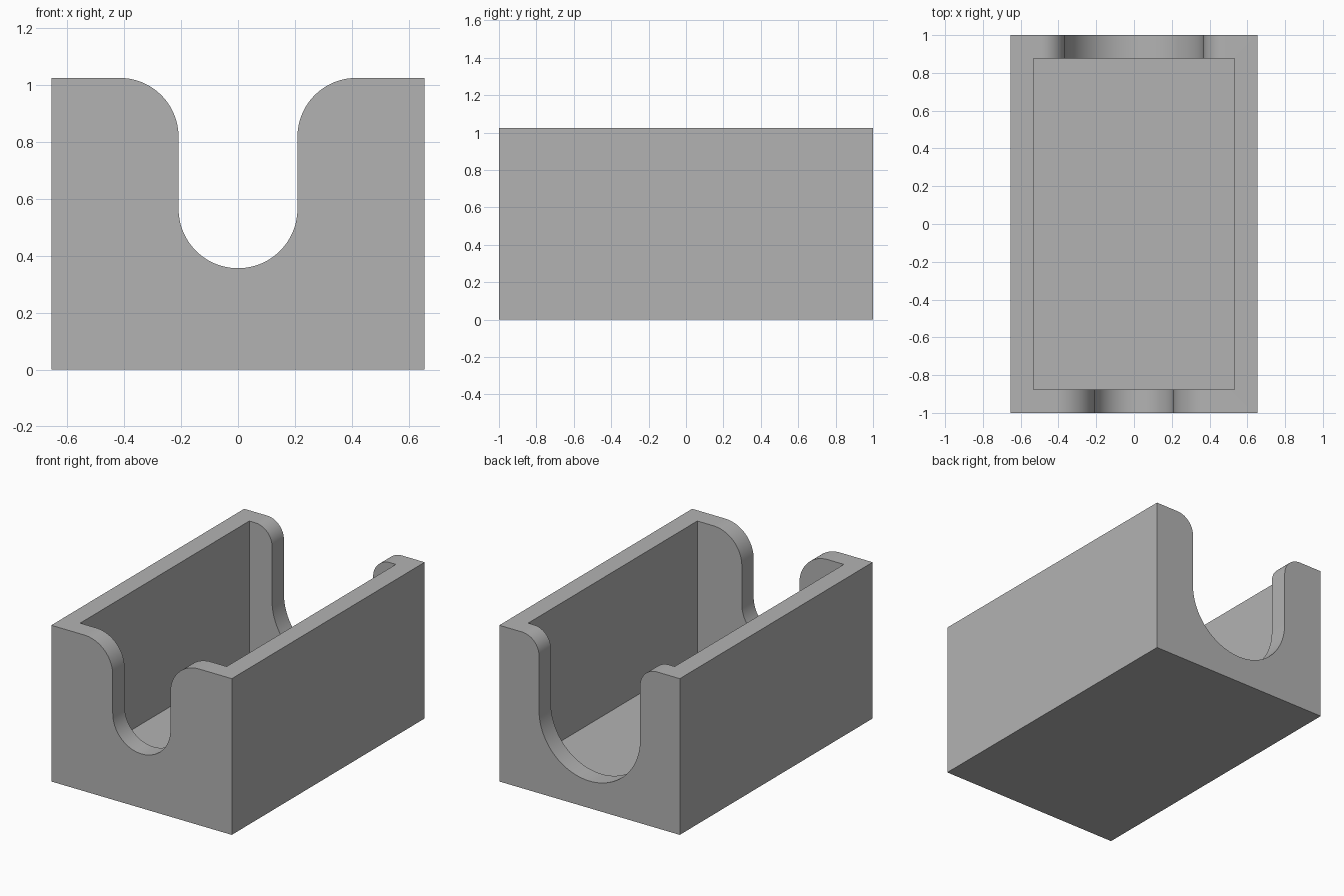
import bpy, bmesh
from math import sin, cos, pi

W, L, H = 1.31, 2.0, 1.025      # outer size
WALL, FLOOR = 0.123, 0.12       # shell thickness

if "Cube" in bpy.data.objects:
    bpy.data.objects.remove(bpy.data.objects["Cube"])

grey = bpy.data.materials.new("plain grey")
grey.use_nodes = True
colour = (0.45, 0.45, 0.45, 1)
grey.diffuse_color = colour
grey.node_tree.nodes["Principled BSDF"].inputs["Base Color"].default_value = colour


def prism(name, profile, y0, y1):
    """Extrude an x-z outline from y0 to y1."""
    bm = bmesh.new()
    face = bm.faces.new([bm.verts.new((x, y0, z)) for x, z in profile])
    out = bmesh.ops.extrude_face_region(bm, geom=[face])
    moved = [v for v in out["geom"] if isinstance(v, bmesh.types.BMVert)]
    bmesh.ops.translate(bm, verts=moved, vec=(0, y1 - y0, 0))
    bmesh.ops.recalc_face_normals(bm, faces=bm.faces)
    mesh = bpy.data.meshes.new(name)
    bm.to_mesh(mesh)
    bm.free()
    mesh.materials.append(grey)
    obj = bpy.data.objects.new(name, mesh)
    bpy.context.collection.objects.link(obj)
    return obj


def rectangle(half, z0, z1):
    return [(-half, z0), (half, z0), (half, z1), (-half, z1)]


def notch(half, bottom, fillet, steps=24):
    """U-shaped outline with a round bottom and flared, rounded lips."""
    angles = [i * pi / 2 / steps for i in range(steps + 1)]
    right = [(half * sin(a), bottom + half - half * cos(a)) for a in angles]
    right += [(half + fillet * (1 - cos(a)), H - fillet + fillet * sin(a)) for a in angles]
    right.append((half + fillet, H + 0.1))
    return right + [(-x, z) for x, z in reversed(right[1:])]


# Trough body
body = prism("open_trough", rectangle(W / 2, 0, H), -L / 2, L / 2)

# Cavity and the two end notches: narrow at the front, wide at the back
inner = L / 2 - WALL
cutters = [
    prism("cavity_cutter", rectangle(W / 2 - WALL, FLOOR, H + 0.2), -inner, inner),
    prism("front_notch_cutter", notch(0.209, 0.356, 0.207), -L / 2 - 0.1, -inner + 0.05),
    prism("back_notch_cutter", notch(0.367, 0.178, 0.123), inner - 0.05, L / 2 + 0.1),
]
bpy.context.view_layer.objects.active = body
for cutter in cutters:
    cutter.hide_render = True
    mod = body.modifiers.new(cutter.name, "BOOLEAN")
    mod.operation, mod.solver, mod.object = "DIFFERENCE", "EXACT", cutter
    bpy.ops.object.modifier_apply(modifier=mod.name)
    bpy.data.objects.remove(cutter)

bpy.ops.object.select_all(action="DESELECT")
body.select_set(True)
bpy.ops.object.shade_smooth_by_angle(angle=pi / 6)
